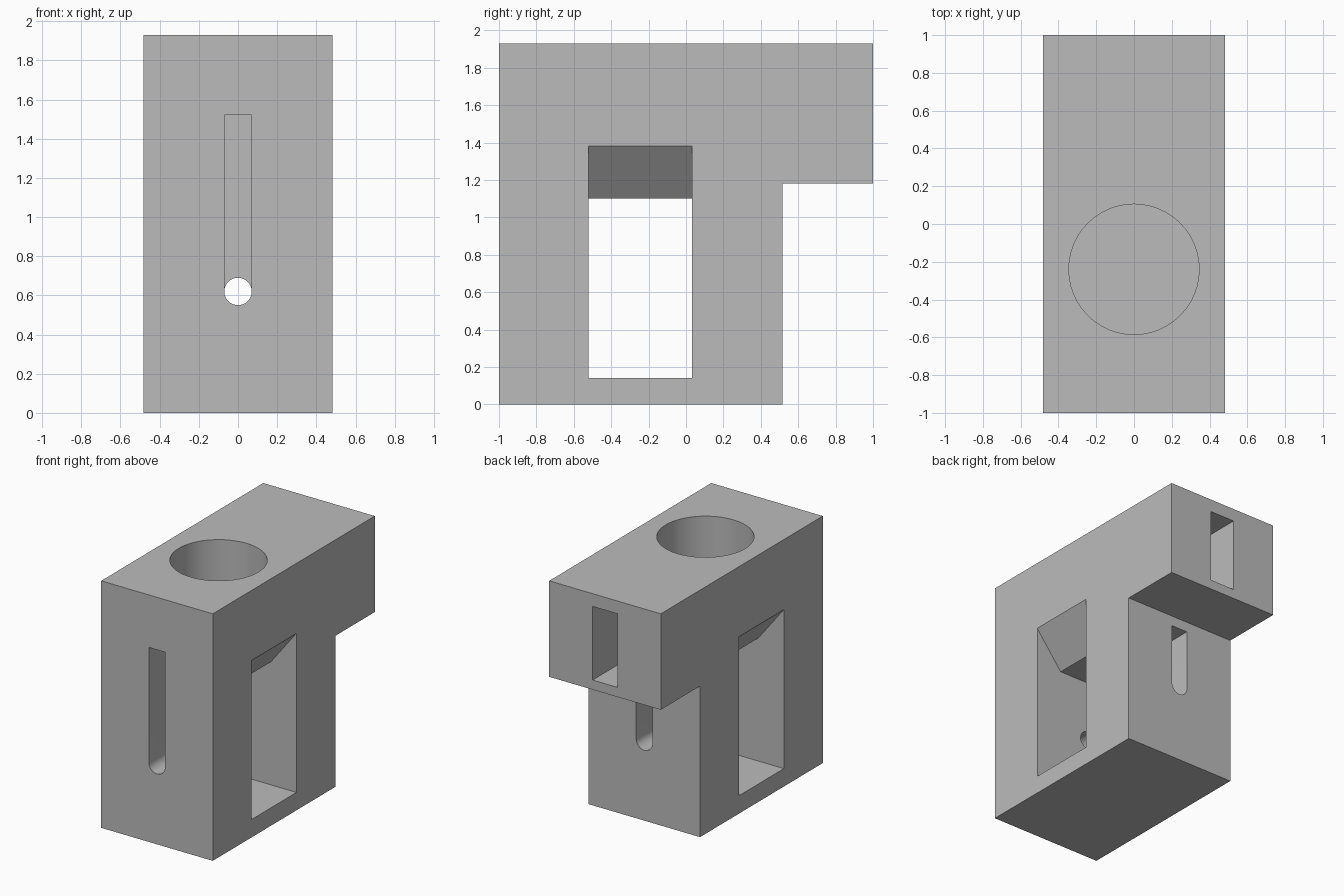
import bpy, math
from mathutils import Vector

if "Cube" in bpy.data.objects:
    bpy.data.objects.remove(bpy.data.objects["Cube"])

grey = bpy.data.materials.new("plain_grey")
grey.use_nodes = True
grey.diffuse_color = (0.5, 0.5, 0.5, 1)
grey.node_tree.nodes["Principled BSDF"].inputs["Base Color"].default_value = grey.diffuse_color

AXES = {  # maps (u, v, depth) onto x, y, z
    "x": lambda u, v, d: Vector((d, u, v)),
    "y": lambda u, v, d: Vector((u, d, v)),
    "z": lambda u, v, d: Vector((u, v, d)),
}


def prism(name, profile, axis, start, end):
    """Extrude a closed 2D profile along an axis."""
    import bmesh
    place = AXES[axis]
    bm = bmesh.new()
    rings = [[bm.verts.new(place(u, v, d)) for u, v in profile] for d in (start, end)]
    count = len(profile)
    for ring in rings:
        bm.faces.new(ring)
    for i in range(count):
        j = (i + 1) % count
        bm.faces.new((rings[0][i], rings[0][j], rings[1][j], rings[1][i]))
    bmesh.ops.recalc_face_normals(bm, faces=bm.faces)
    mesh = bpy.data.meshes.new(name)
    bm.to_mesh(mesh)
    bm.free()
    obj = bpy.data.objects.new(name, mesh)
    bpy.context.collection.objects.link(obj)
    mesh.materials.append(grey)
    return obj


def arc(cu, cv, radius, first, last, steps):
    angles = [math.radians(first + (last - first) * i / steps) for i in range(steps + 1)]
    return [(cu + radius * math.cos(a), cv + radius * math.sin(a)) for a in angles]


def circle(cu, cv, radius, steps):
    return arc(cu, cv, radius, 0, 360, steps)[:-1]


def slot(top):
    """Slot outline with a round bottom and a flat top."""
    return arc(0, 0.62, 0.07, 180, 360, 16) + [(0.07, top), (-0.07, top)]


# Block with a rear overhang
body = prism("body", [(-1, 0), (0.515, 0), (0.515, 1.18), (1, 1.18), (1, 1.93), (-1, 1.93)],
             "x", -0.482, 0.482)

# Side window with a ceiling that flares upward toward both sides
window = [(-0.6, 0.14), (0.6, 0.14), (0.6, 1.533), (0.26, 1.10), (-0.26, 1.10), (-0.6, 1.533)]
cutters = [
    prism("window_cutter", window, "y", -0.52, 0.033),
    prism("top_hole_cutter", circle(0, -0.24, 0.345, 48), "z", 1.45, 2.1),
    prism("front_slot_cutter", slot(1.52), "y", -1.1, -0.7),
    prism("back_slot_cutter", slot(1.10), "y", 0.26, 0.7),
    prism("through_hole_cutter", circle(0, 0.62, 0.07, 32), "y", -1.2, 1.2),
    prism("rear_pocket_cutter", [(-0.107, 1.255), (0.107, 1.255), (0.107, 1.83), (-0.107, 1.83)],
          "y", 0.5, 1.1),
]

# Cut the openings, then drop the cutters
bpy.context.view_layer.objects.active = body
for cutter in cutters:
    cutter.hide_render = True
    mod = body.modifiers.new(cutter.name, "BOOLEAN")
    mod.operation = "DIFFERENCE"
    mod.solver = "EXACT"
    mod.object = cutter
    bpy.ops.object.modifier_apply(modifier=mod.name)
    bpy.data.objects.remove(cutter)

# One material, smooth round walls, sharp corners
body.data.materials.clear()
body.data.materials.append(grey)
for face in body.data.polygons:
    face.material_index = 0
bpy.ops.object.select_all(action="DESELECT")
body.select_set(True)
bpy.ops.object.shade_smooth_by_angle(angle=math.radians(30))
